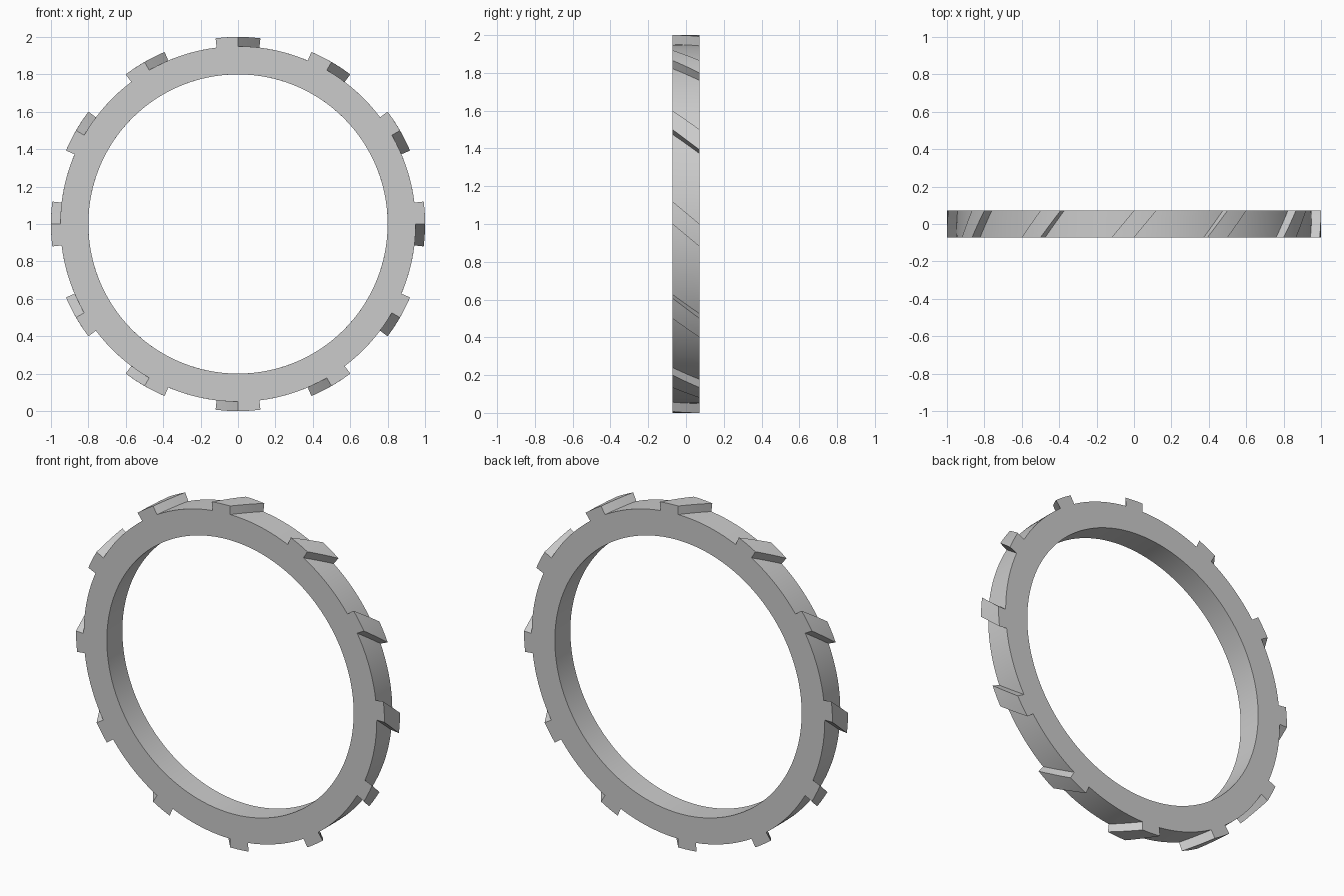
import bpy
import bmesh
import math

cube = bpy.data.objects.get("Cube")
if cube:
    bpy.data.objects.remove(cube, do_unlink=True)

INNER, ROOT, TIP = 0.8, 0.95, 1.0
HALF_DEPTH = 0.072
TEETH, TOOTH_STEPS, GAP_STEPS = 12, 3, 9
PITCH = 2 * math.pi / TEETH
TWIST = math.radians(6.9)      # a tooth leans by its own width front to back
SLICES = 4
STEPS = TOOTH_STEPS + GAP_STEPS


def angle_at(i):
    """Angle of radial line i on the front face."""
    tooth, step = divmod(i, STEPS)
    if step <= TOOTH_STEPS:
        part = TWIST * step / TOOTH_STEPS
    else:
        part = TWIST + (PITCH - TWIST) * (step - TOOTH_STEPS) / GAP_STEPS
    return tooth * PITCH + part


bm = bmesh.new()
verts = {}


def vert(radius, i, k):
    """Shared vertex on radial line i of slice k, counted from the front."""
    key = (radius, i % (TEETH * STEPS), k)
    if key not in verts:
        a = angle_at(key[1]) - TWIST * k / SLICES
        y = HALF_DEPTH * (2 * k / SLICES - 1)
        verts[key] = bm.verts.new((radius * math.cos(a), y, 1 + radius * math.sin(a)))
    return verts[key]


def wall(p, q):
    """Helical wall from front to back along one profile edge."""
    for k in range(SLICES):
        bm.faces.new((vert(*p, k), vert(*q, k), vert(*q, k + 1), vert(*p, k + 1)))


def end_caps(r0, r1, i):
    """Front and back faces of one radial cell."""
    for k in (0, SLICES):
        bm.faces.new((vert(r0, i, k), vert(r1, i, k), vert(r1, i + 1, k), vert(r0, i + 1, k)))


# Ring body with slanted teeth around its rim
for i in range(TEETH * STEPS):
    step = i % STEPS
    in_tooth = step < TOOTH_STEPS
    end_caps(INNER, ROOT, i)
    wall((INNER, i), (INNER, i + 1))
    rim = TIP if in_tooth else ROOT
    wall((rim, i), (rim, i + 1))
    if in_tooth:
        end_caps(ROOT, TIP, i)
    # Tooth flanks
    if step in (0, TOOTH_STEPS):
        wall((ROOT, i), (TIP, i))

bmesh.ops.recalc_face_normals(bm, faces=bm.faces)
mesh = bpy.data.meshes.new("toothed_ring")
bm.to_mesh(mesh)
bm.free()

ring = bpy.data.objects.new("toothed_ring", mesh)
bpy.context.collection.objects.link(ring)

# Plain grey material
grey = bpy.data.materials.new("light_grey")
grey.use_nodes = True
colour = (0.6, 0.6, 0.6, 1)
grey.diffuse_color = colour
grey.node_tree.nodes["Principled BSDF"].inputs["Base Color"].default_value = colour
mesh.materials.append(grey)

# Smooth curved walls, crisp edges
bpy.ops.object.select_all(action='DESELECT')
ring.select_set(True)
bpy.context.view_layer.objects.active = ring
bpy.ops.object.shade_smooth_by_angle(angle=math.radians(30))
